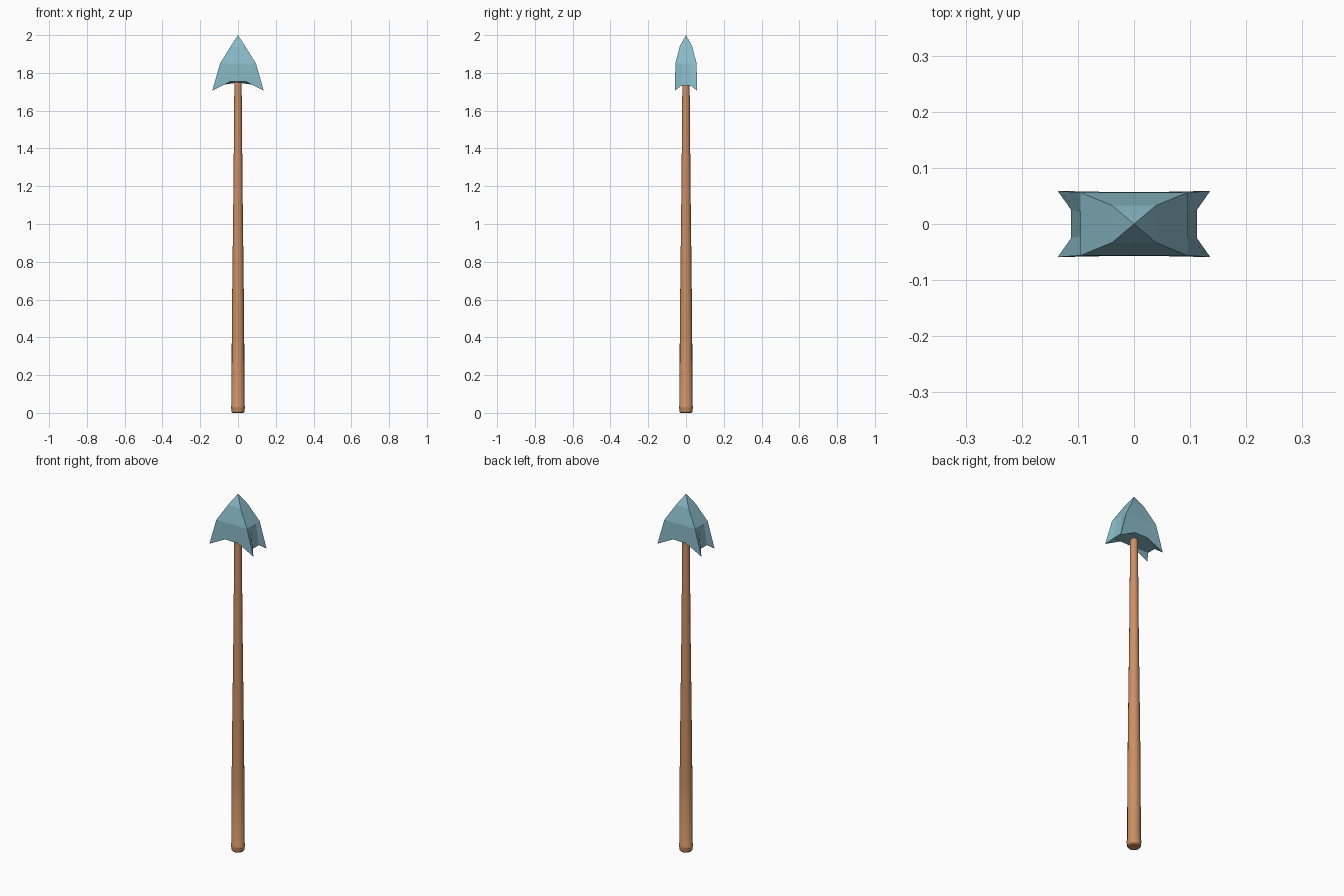
import bpy, bmesh, math

if "Cube" in bpy.data.objects:
    bpy.data.objects.remove(bpy.data.objects["Cube"])


def finish(name, bm, color, smooth):
    bmesh.ops.recalc_face_normals(bm, faces=bm.faces)
    me = bpy.data.meshes.new(name)
    bm.to_mesh(me)
    bm.free()
    ob = bpy.data.objects.new(name, me)
    bpy.context.collection.objects.link(ob)
    mat = bpy.data.materials.new(name + "_color")
    mat.diffuse_color = (*color, 1)
    mat.use_nodes = True
    mat.node_tree.nodes["Principled BSDF"].inputs["Base Color"].default_value = mat.diffuse_color
    me.materials.append(mat)
    if smooth:
        bpy.ops.object.select_all(action='DESELECT')
        ob.select_set(True)
        bpy.context.view_layer.objects.active = ob
        bpy.ops.object.shade_smooth_by_angle(angle=math.radians(35))
    return ob


def bridge(bm, a, b):
    n = len(a)
    for i in range(n):
        j = (i + 1) % n
        bm.faces.new((a[i], a[j], b[j], b[i]))


def lathe(name, profile, sides, color):
    bm = bmesh.new()
    rings = [[bm.verts.new((r * math.cos(2 * math.pi * i / sides),
                            r * math.sin(2 * math.pi * i / sides), z))
              for i in range(sides)] for r, z in profile]
    for a, b in zip(rings, rings[1:]):
        bridge(bm, a, b)
    bm.faces.new(rings[0])
    bm.faces.new(rings[-1])
    return finish(name, bm, color, True)


# Tapered wooden shaft with a rounded butt collar
lathe("shaft", [(0.029, 0), (0.034, 0.006), (0.034, 0.02), (0.037, 0.027),
                (0.037, 0.034), (0.034, 0.04), (0.033, 0.40), (0.030, 0.70),
                (0.024, 1.20), (0.019, 1.78)], 16, (0.60, 0.28, 0.13))

# Flared, notched spear head
bm = bmesh.new()


def head_ring(corner, front, side):
    """Twelve points: corner, front/back edge and side edge, mirrored round."""
    ring = []
    for sx, sy in ((1, 1), (-1, 1), (-1, -1), (1, -1)):
        pts = [side, corner, front]
        if sx * sy < 0:
            pts.reverse()
        ring += [bm.verts.new((sx * x, sy * y, z)) for x, y, z in pts]
    return ring


shoulder = head_ring((0.095, 0.056, 1.85), (0.04, 0.056, 1.85), (0.095, 0.022, 1.85))
rim = head_ring((0.136, 0.059, 1.706), (0.04, 0.057, 1.755), (0.112, 0.025, 1.732))
bridge(bm, rim, shoulder)

# Upper facets converging on the tip
tip = bm.verts.new((0, 0, 2.0))
upper = [bm.verts.new((x * 0.039, y * 0.033, 1.94))
         for x, y in ((1, 1), (-1, 1), (-1, -1), (1, -1))]
for k in range(4):
    n = (k + 1) % 4
    i = 3 * k + 1
    span = [shoulder[(i + d) % 12] for d in range(4)]
    bm.faces.new(span + [upper[n], upper[k]])
    bm.faces.new((upper[k], upper[n], tip))

# Underside: barb triangles and a central plate
for i in (1, 4, 7, 10):
    bm.faces.new((rim[i - 1], rim[i], rim[(i + 1) % 12]))
bm.faces.new([v for i, v in enumerate(rim) if i % 3 != 1])
finish("spear_head", bm, (0.25, 0.49, 0.57), False)
